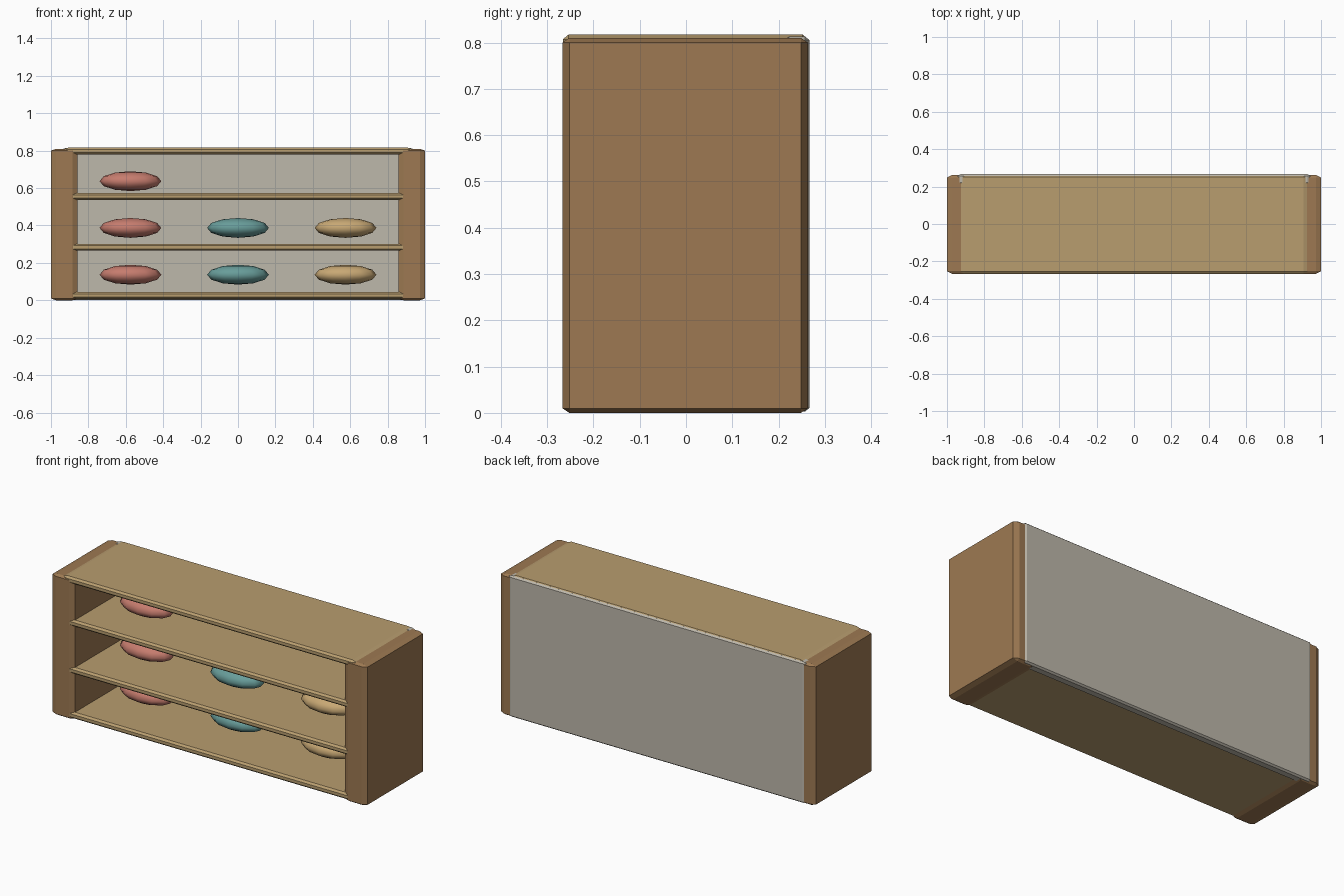
import bpy
import bmesh
from mathutils import Vector

if "Cube" in bpy.data.objects:
    bpy.data.objects.remove(bpy.data.objects["Cube"])


def material(name, rgb):
    """Flat colour given as 0-255 display values, stored as linear."""
    m = bpy.data.materials.new(name)
    lin = [((c / 255 + 0.055) / 1.055) ** 2.4 for c in rgb]
    m.diffuse_color = (*lin, 1)
    m.use_nodes = True
    m.node_tree.nodes["Principled BSDF"].inputs["Base Color"].default_value = m.diffuse_color
    return m


brown = material("brown wood", (157, 121, 82))
tan = material("tan wood", (184, 157, 111))
grey = material("warm grey", (190, 184, 171))
red = material("dusty red", (198, 124, 110))
teal = material("teal", (104, 157, 154))
gold = material("sand gold", (200, 168, 116))


def finish(bm, name, mat):
    me = bpy.data.meshes.new(name)
    bm.to_mesh(me)
    bm.free()
    me.materials.append(mat)
    ob = bpy.data.objects.new(name, me)
    bpy.context.collection.objects.link(ob)
    return ob


def box(name, lo, hi, mat, chamfer=(0.028, 0.015, 0.01)):
    """Box with edges chamfered by a different amount along each axis."""
    lo, hi, ch = Vector(lo), Vector(hi), Vector(chamfer)
    size, mid = hi - lo, (hi + lo) / 2
    bm = bmesh.new()
    bmesh.ops.create_cube(bm, size=1)
    bmesh.ops.scale(bm, vec=[s / c for s, c in zip(size, ch)], verts=bm.verts)
    bmesh.ops.bevel(bm, geom=bm.edges[:], offset=1, offset_type='OFFSET',
                    segments=1, profile=0.5, affect='EDGES')
    bmesh.ops.scale(bm, vec=ch, verts=bm.verts)
    bmesh.ops.translate(bm, vec=mid, verts=bm.verts)
    return finish(bm, name, mat)


def cushion(name, x, z, mat):
    """Flattened, smooth oval resting between shelves."""
    bm = bmesh.new()
    bmesh.ops.create_uvsphere(bm, u_segments=12, v_segments=6, radius=1)
    bmesh.ops.scale(bm, vec=(0.165, 0.092, 0.053), verts=bm.verts)
    bmesh.ops.translate(bm, vec=(x, 0, z), verts=bm.verts)
    for f in bm.faces:
        f.smooth = True
    return finish(bm, name, mat)


# side panels
box("left_side", (-1, -0.267, 0), (-0.857, 0.263, 0.81), brown)
box("right_side", (0.857, -0.267, 0), (1, 0.263, 0.81), brown)

# bottom, two shelves and top
for name, top in (("bottom_board", 0.045), ("lower_shelf", 0.302),
                  ("upper_shelf", 0.574), ("top_board", 0.817)):
    back = 0.264 if name in ("bottom_board", "top_board") else 0.25
    box(name, (-0.933, -0.266, top - 0.037), (0.933, back, top), tan,
        (0.028, 0.012, 0.01))

# back panel
box("back_panel", (-0.945, 0.213, 0.003), (0.945, 0.267, 0.813), grey,
    (0.02, 0.01, 0.008))

# ovals on the shelves: full lower rows, one on the top row
for row, (z, count) in enumerate(((0.137, 3), (0.387, 3), (0.637, 1))):
    for col, mat in enumerate((red, teal, gold)[:count]):
        cushion(f"oval_item_{row}_{col}", -0.575 + 0.575 * col, z, mat)
